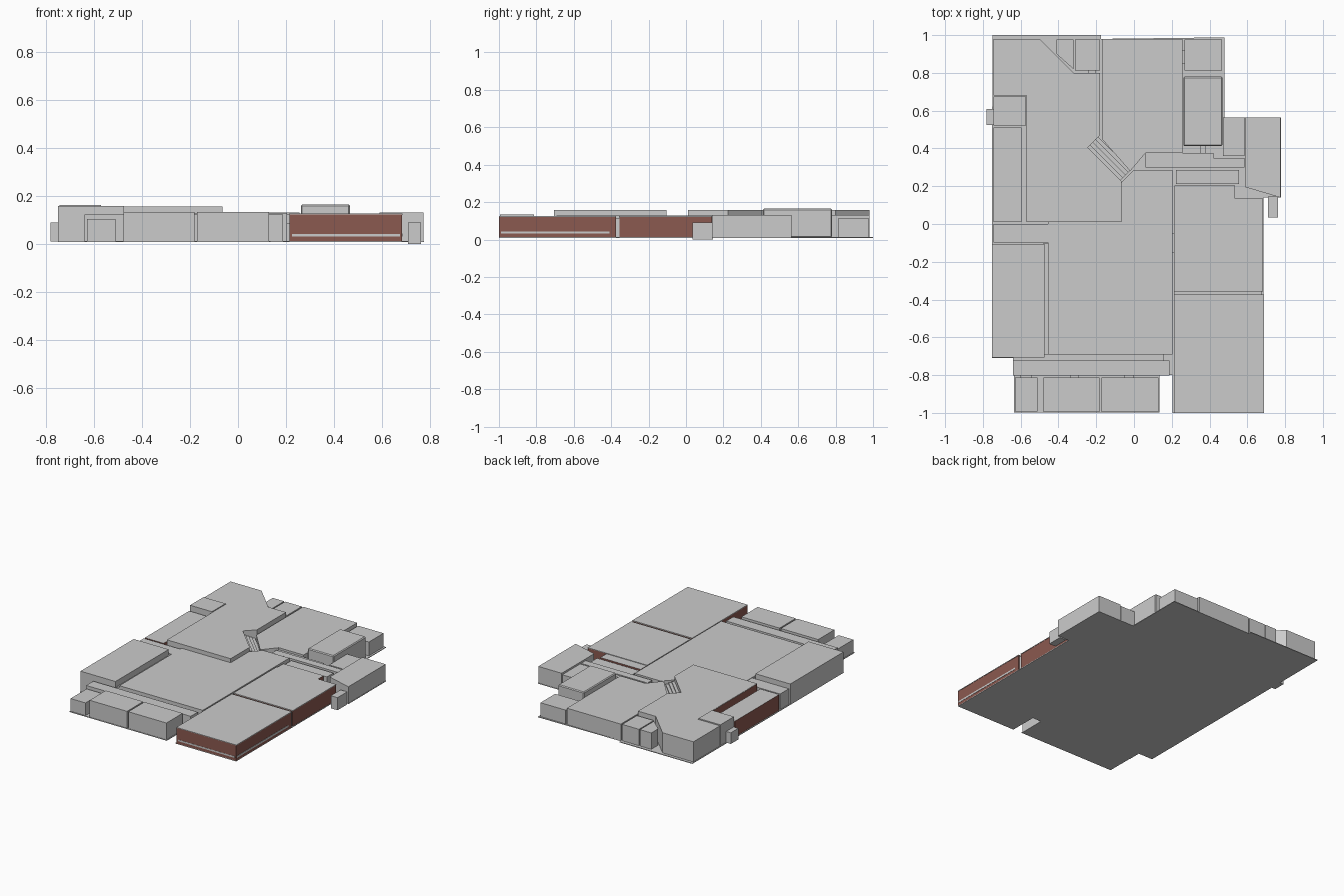
import bpy, bmesh
from math import radians
from mathutils import Matrix, Vector

brown = bpy.data.materials.new("brown_wall")
brown.diffuse_color = (0.26, 0.10, 0.08, 1)
grey = bpy.data.materials.new("plain_grey")
grey.diffuse_color = (0.8, 0.8, 0.8, 1)


def prism(name, pts, z0, z1, brown_sides=False):
    """Extrude a floor-plan outline from z0 to z1."""
    bm = bmesh.new()
    base = bm.faces.new([bm.verts.new((x, y, z0)) for x, y in pts])
    ext = bmesh.ops.extrude_face_region(bm, geom=[base], use_keep_orig=True)
    for g in ext["geom"]:
        if isinstance(g, bmesh.types.BMVert):
            g.co.z = z1
    bmesh.ops.recalc_face_normals(bm, faces=bm.faces)
    me = bpy.data.meshes.new(name)
    if brown_sides:
        me.materials.append(grey)
        me.materials.append(brown)
        for f in bm.faces:
            f.material_index = 1 if abs(f.normal.z) < 0.5 else 0
    bm.to_mesh(me)
    bm.free()
    ob = bpy.data.objects.new(name, me)
    bpy.context.collection.objects.link(ob)
    return ob


def box(name, x0, x1, y0, y1, z1, z0=0.01, brown_sides=False):
    return prism(name, [(x0, y0), (x1, y0), (x1, y1), (x0, y1)], z0, z1, brown_sides)


# Floor slab under every room
prism("floor_slab", [(-.75, 1), (-.175, 1), (-.175, .98), (.48, .988), (.48, .565),
                     (.777, .565), (.777, .14), (.685, .14), (.685, -1), (.205, -1),
                     (.205, -.8), (.135, -.8), (.135, -.998), (-.635, -.998),
                     (-.635, -.71), (-.752, -.71)], 0.008, 0.013)

# Large irregular rooms
prism("tall_corner_room", [(-.745, .68), (-.57, .68), (-.57, .01), (-.065, .01), (-.065, .225),
                           (-.245, .405), (-.18, .47), (-.18, .80), (-.32, .80),
                           (-.5, .98), (-.745, .98)], 0.01, 0.157)
prism("back_room", [(-.17, .98), (.257, .98), (.257, .375), (.06, .375),
                    (-.02, .28), (-.17, .45)], 0.01, 0.13)
prism("main_hall", [(-.455, -.692), (.205, -.692), (.205, .287), (0, .287),
                    (-.065, .222), (-.065, .01), (-.455, .01)], 0.01, 0.128)
prism("side_porch", [(.59, .195), (.775, .14), (.775, .563), (.59, .563)], 0.01, 0.131)
prism("corner_cupboard", [(-.41, .90), (-.32, .82), (-.32, .978), (-.41, .978)], 0.01, 0.13)

# Brown-walled rooms
box("front_brown_room", .215, .685, -1, -.375, .122, brown_sides=True)
prism("middle_brown_room", [(.215, -.355), (.682, -.355), (.682, .135), (.535, .135),
                            (.535, .205), (.215, .205)], 0.01, 0.122, True)
box("left_brown_room", -.745, -.595, .01, .512, .125, brown_sides=True)
box("brown_room_link", .215, .675, -.40, -.355, .115)
box("brown_inner_wall", -.572, -.569, .015, .51, .155, brown_sides=True)
# Pale bands and roof edges on the front brown room
box("front_pale_band", .225, .675, -1.001, -.99, .042, .031)
box("side_pale_band", .675, .687, -.99, -.41, .044, .031)
box("front_roof_edge", .212, .687, -1.0, -.373, .126, .121)
box("middle_roof_edge", .213, .684, -.357, .135, .126, .121)

# Simple rectangular rooms: name, x0, x1, y0, y1, top
rooms = [
    ("left_tall_room", -.752, -.475, -.707, -.105, .158),
    ("left_passage", -.745, -.455, -.098, .0, .125),
    ("left_room_gap", -.48, -.45, -.69, -.1, .115),
    ("left_alcove", -.745, -.572, .522, .675, .162),
    ("left_step", -.782, -.745, .525, .61, .09),
    ("back_closet", -.312, -.18, .812, .978, .13),
    ("back_right_room", .268, .467, .812, .978, .112),
    ("right_closet", .47, .585, .36, .563, .122),
    ("upper_corridor", .06, .585, .298, .35, .122),
    ("corridor_lip", .06, .42, .35, .375, .115),
    ("lower_corridor", .222, .555, .213, .286, .115),
    ("front_corridor", -.64, .187, -.802, -.722, .122),
    ("front_small_room", -.63, -.512, -.993, -.812, .104),
    ("front_left_room", -.478, -.182, -.995, -.812, .133),
    ("front_centre_room", -.172, .13, -.995, -.812, .133),
]
for name, x0, x1, y0, y1, top in rooms:
    box(name, x0, x1, y0, y1, top)
box("porch_post", .71, .763, .035, .145, .09, 0)

# Short doorways between neighbouring rooms
doors = [(-.60, -.54, -.82, -.80), (-.34, -.29, -.82, -.80), (-.05, .0, -.82, -.80),
         (-.64, .16, -.725, -.69), (.19, .22, -.15, -.05), (.35, .38, .34, .42),
         (-.24, -.2, .79, .82), (.25, .275, .85, .92)]
for i, (x0, x1, y0, y1) in enumerate(doors):
    box("doorway_%d" % (i + 1), x0, x1, y0, y1, .085)

# Raised room with a bevelled roof
raised = box("raised_room", .262, .468, .412, .78, .165)
bev = raised.modifiers.new("roof_bevel", "BEVEL")
bev.width, bev.segments = .006, 1

# Diagonal stair between the tall room and the back room
stair_matrix = Matrix.Translation((-.135, .345, 0)) @ Matrix.Rotation(radians(-45), 4, "Z")
for i in range(4):
    y = -.036 + i * .02
    step = box("diagonal_step_%d" % (i + 1), -.125, .125, y, y + .02, .125 - i * .008)
    step.matrix_world = stair_matrix
